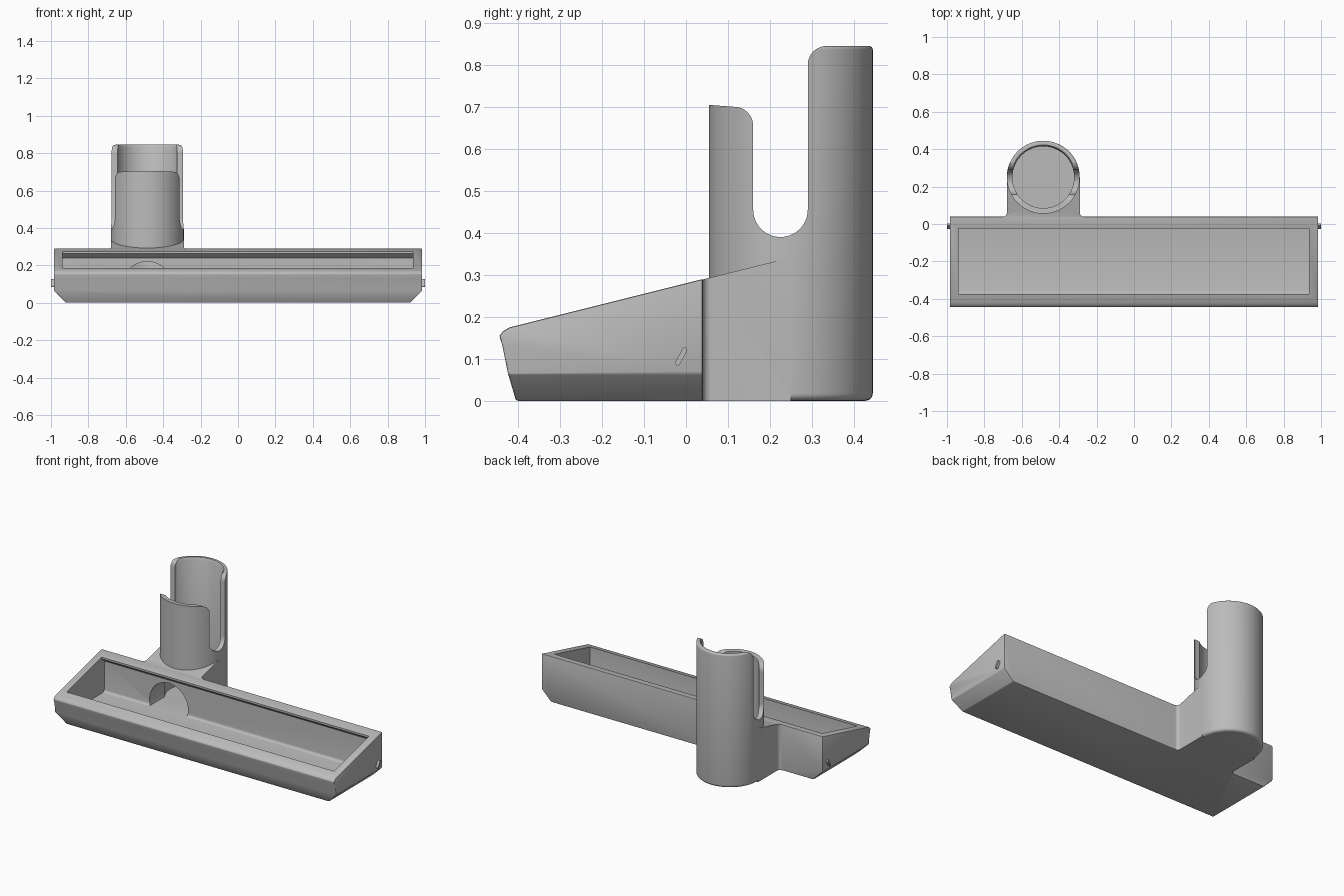
import bpy, bmesh
from math import sin, cos, pi, radians
from mathutils import Vector

cube = bpy.data.objects.get("Cube")
if cube:
    bpy.data.objects.remove(cube, do_unlink=True)

grey = bpy.data.materials.new("plain grey")
grey.use_nodes = True
grey.diffuse_color = (0.5, 0.5, 0.5, 1)
grey.node_tree.nodes["Principled BSDF"].inputs["Base Color"].default_value = (0.5, 0.5, 0.5, 1)

TUBE_X, TUBE_Y, TUBE_R, BORE_R = -0.485, 0.25, 0.195, 0.165
FLOOR = 0.045


def arc(cx, cy, r, start, end, n=12):
    """Points on an arc, angles in degrees."""
    angles = [radians(start + (end - start) * i / n) for i in range(n + 1)]
    return [(cx + r * cos(a), cy + r * sin(a)) for a in angles]


def make_object(name, bm):
    bmesh.ops.recalc_face_normals(bm, faces=bm.faces)
    mesh = bpy.data.meshes.new(name)
    bm.to_mesh(mesh)
    bm.free()
    mesh.materials.append(grey)
    obj = bpy.data.objects.new(name, mesh)
    bpy.context.collection.objects.link(obj)
    return obj


def prism_mesh(outline, axis, low, high):
    """Extrude a 2D outline along the x, y or z axis."""
    place = {"x": lambda a, b, t: (t, a, b),
             "y": lambda a, b, t: (a, t, b),
             "z": lambda a, b, t: (a, b, t)}[axis]
    bm = bmesh.new()
    rings = [[bm.verts.new(place(a, b, t)) for a, b in outline] for t in (low, high)]
    for ring in rings:
        bm.faces.new(ring)
    count = len(outline)
    for i in range(count):
        j = (i + 1) % count
        bm.faces.new((rings[0][i], rings[0][j], rings[1][j], rings[1][i]))
    bmesh.ops.recalc_face_normals(bm, faces=bm.faces)
    return bm


def prism(name, *args):
    return make_object(name, prism_mesh(*args))


def lathe(name, profile, segments=96):
    """Closed solid of revolution about the tube axis."""
    bm = bmesh.new()
    rings = [[bm.verts.new((TUBE_X + r * cos(2 * pi * i / segments),
                            TUBE_Y + r * sin(2 * pi * i / segments), z))
              for i in range(segments)] for r, z in profile]
    bm.faces.new(rings[0])
    bm.faces.new(rings[-1])
    for low, high in zip(rings, rings[1:]):
        for i in range(segments):
            j = (i + 1) % segments
            bm.faces.new((low[i], low[j], high[j], high[i]))
    return make_object(name, bm)


def apply_modifier(obj, modifier):
    bpy.ops.object.select_all(action="DESELECT")
    bpy.context.view_layer.objects.active = obj
    obj.select_set(True)
    bpy.ops.object.modifier_apply(modifier=modifier.name)


def combine(obj, other, operation):
    mod = obj.modifiers.new("combine", "BOOLEAN")
    mod.object, mod.operation, mod.solver = other, operation, "EXACT"
    apply_modifier(obj, mod)
    bpy.data.objects.remove(other, do_unlink=True)


# Tray block with a sloping top and chamfered lower ends
bm = prism_mesh([(-0.405, 0), (0.04, 0), (0.04, 0.29), (-0.42, 0.175), (-0.435, 0.166),
                 (-0.445, 0.155), (-0.437, 0.13), (-0.424, 0.065)], "x", -0.985, 0.985)
for side in (-1, 1):
    bmesh.ops.bisect_plane(bm, geom=bm.verts[:] + bm.edges[:] + bm.faces[:],
                           plane_co=(side * 0.985, 0, 0.065), plane_no=(side, 0, -1),
                           clear_outer=True)
    bmesh.ops.holes_fill(bm, edges=[e for e in bm.edges if e.is_boundary], sides=0)
body = make_object("tray_body", bm)
bevel = body.modifiers.new("soft_edges", "BEVEL")
bevel.width, bevel.segments, bevel.angle_limit = 0.005, 2, radians(40)
apply_modifier(body, bevel)

# Upright tube, rounded at foot and rim
foot = [(TUBE_R - 0.018 + x, 0.018 + z) for x, z in arc(0, 0, 0.018, -90, 0, 5)]
rim = [(TUBE_R - 0.009 + x, 0.836 + z) for x, z in arc(0, 0, 0.009, 0, 90, 4)]
tube = lathe("tube", foot + rim)

# Neck between tray and tube, with small fillets against the tray
right, left = TUBE_X - TUBE_R, TUBE_X + TUBE_R
outline = [(right, TUBE_Y), (left, TUBE_Y)]
outline += arc(left + 0.02, 0.06, 0.02, 180, 270, 6)
outline += [(left + 0.02, 0.02), (right - 0.02, 0.02)]
outline += arc(right - 0.02, 0.06, 0.02, -90, 0, 6)
bm = prism_mesh(outline, "z", 0, 1)
for v in bm.verts:
    if v.co.z > 0.5:
        v.co.z = 0.279 + 0.25 * v.co.y
neck = make_object("neck", bm)
combine(tube, neck, "UNION")
combine(body, tube, "UNION")

# Tray hollow with an overhanging lip along the back
hollow = ([(-0.375, 0.5)] + arc(-0.36, FLOOR + 0.015, 0.015, 180, 270, 4)
          + arc(-0.015, FLOOR + 0.015, 0.015, 270, 360, 4)
          + [(0, 0.24), (-0.025, 0.262), (-0.025, 0.5)])
combine(body, prism("hollow_cutter", hollow, "x", -0.938, 0.936), "DIFFERENCE")

# Tube bore and arched passage into the tray
combine(body, lathe("bore_cutter", [(BORE_R, FLOOR), (BORE_R, 0.83), (BORE_R + 0.01, 0.85),
                                    (BORE_R + 0.01, 1)]), "DIFFERENCE")
arch = arc(TUBE_X, 0.085, 0.135, -17, 197, 40)
combine(body, prism("passage_cutter", arch, "y", -0.05, TUBE_Y), "DIFFERENCE")

# Side slots, splitting the tube into a low front and a tall back
slot = ([(0, 0.705), (0.05, 0.705)] + arc(0.115, 0.655, 0.045, 85, 0)
        + arc(0.225, 0.455, 0.065, 180, 360, 20)
        + arc(0.335, 0.8, 0.045, 180, 90) + [(0.5, 0.845), (0.5, 1.1), (0, 1.1)])
combine(body, prism("slot_cutter", slot, "x", -0.8, -0.1), "DIFFERENCE")
body.name = "tray_with_tube_holder"

# Small slanted pegs on both ends
start, end = Vector((-0.02, 0.09)), Vector((-0.003, 0.121))
lean = 61
peg = (arc(start.x, start.y, 0.006, lean + 90, lean + 270, 8)
       + arc(end.x, end.y, 0.006, lean - 90, lean + 90, 8))
pegs = [prism("left_peg", peg, "x", 0.975, 1.0), prism("right_peg", peg, "x", -1.0, -0.975)]

# Smooth curved walls, keep crisp edges
bpy.ops.object.select_all(action="DESELECT")
for obj in [body] + pegs:
    obj.select_set(True)
bpy.context.view_layer.objects.active = body
bpy.ops.object.shade_smooth_by_angle(angle=radians(30))
